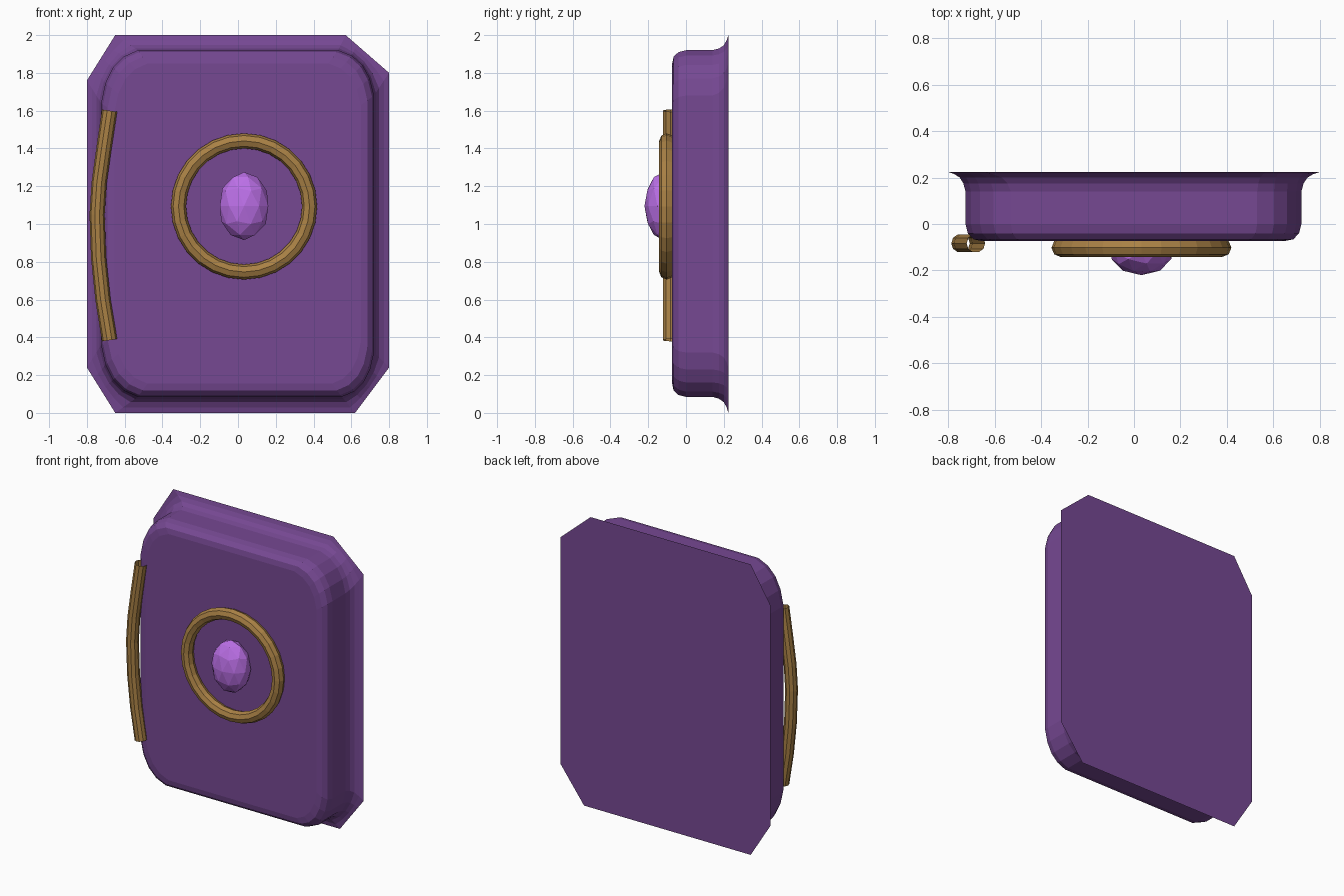
import bpy, bmesh, math
from mathutils import Vector

if "Cube" in bpy.data.objects:
    bpy.data.objects.remove(bpy.data.objects["Cube"])


def material(name, rgb):
    m = bpy.data.materials.new(name)
    m.diffuse_color = (*rgb, 1)
    m.use_nodes = True
    m.node_tree.nodes["Principled BSDF"].inputs["Base Color"].default_value = m.diffuse_color
    return m


purple = material("purple", (0.18, 0.065, 0.29))
gold = material("gold", (0.40, 0.22, 0.06))
violet = material("violet", (0.50, 0.16, 0.80))


def link(name, bm, mat):
    bmesh.ops.recalc_face_normals(bm, faces=bm.faces[:])
    me = bpy.data.meshes.new(name)
    bm.to_mesh(me)
    bm.free()
    me.materials.append(mat)
    ob = bpy.data.objects.new(name, me)
    bpy.context.collection.objects.link(ob)
    return ob


def outline(corners, pull, n=5):
    """Closed outline; pull 0 gives straight chamfers, 1 full rounded corners."""
    pts = []
    for a, c, b in corners:
        a, c, b = Vector(a), Vector(c), Vector(b)
        ctrl = ((a + b) / 2).lerp(c, pull)
        for i in range(n):
            t = i / (n - 1)
            pts.append(a * (1 - t) ** 2 + ctrl * 2 * t * (1 - t) + b * t * t)
    return pts


# Cover body: lofted from an inset front face to a flared, chamfered back edge
back = outline([((-0.8, 1.76), (-0.8, 2), (-0.65, 2)),
                ((0.57, 2), (0.8, 2), (0.8, 1.8)),
                ((0.8, 0.24), (0.8, 0), (0.62, 0)),
                ((-0.65, 0), (-0.8, 0), (-0.8, 0.24))], 0)
body = outline([((-0.725, 1.64), (-0.725, 1.92), (-0.53, 1.92)),
                ((0.53, 1.92), (0.72, 1.92), (0.72, 1.68)),
                ((0.72, 0.32), (0.72, 0.085), (0.55, 0.085)),
                ((-0.53, 0.085), (-0.725, 0.085), (-0.725, 0.36))], 0.7)
bm = bmesh.new()
rings = []
# (depth, inset, blend towards the back outline)
for y, inset, t in [(-0.073, 0.07, 0), (-0.066, 0.035, 0), (-0.04, 0.01, 0),
                    (0.0, 0, 0), (0.14, 0, 0), (0.175, 0, 0.12),
                    (0.2, 0, 0.33), (0.215, 0, 0.65), (0.224, 0, 1)]:
    ring = []
    for p, q in zip(body, back):
        x = p.x * (1 - inset / 0.72)
        z = 1 + (p.y - 1) * (1 - inset / 0.92)
        v = Vector((x, z)).lerp(q, t)
        ring.append(bm.verts.new((v.x, y, v.y)))
    rings.append(ring)
for r, s in zip(rings, rings[1:]):
    for i in range(len(r)):
        j = (i + 1) % len(r)
        bm.faces.new((r[i], r[j], s[j], s[i]))
bm.faces.new(rings[0])
bm.faces.new(rings[-1])
link("cover_body", bm, purple)

# Gold ring around the gem
bpy.ops.mesh.primitive_torus_add(major_segments=28, minor_segments=8,
                                 major_radius=0.347, minor_radius=0.04,
                                 location=(0.032, -0.102, 1.093),
                                 rotation=(math.pi / 2, 0, 0))
ring = bpy.context.object
ring.name = "gold_ring"
ring.data.materials.append(gold)

# Faceted oval gem
bpy.ops.mesh.primitive_ico_sphere_add(subdivisions=2, radius=1,
                                      location=(0.032, -0.12, 1.095))
gem = bpy.context.object
gem.name = "gem"
gem.scale = (0.135, 0.1, 0.18)
gem.data.materials.append(violet)

# Bowed handle: open-ended tube
path = [(-0.68, 1.6), (-0.71, 1.4), (-0.735, 1.22), (-0.746, 1.05),
        (-0.738, 0.82), (-0.715, 0.6), (-0.68, 0.385)]
bm = bmesh.new()
prev = None
for x, z in path:
    slope = -(z - 1.0) * 0.25
    loop = []
    for k in range(10):
        a = 2 * math.pi * k / 10
        c = math.cos(a) * 0.04
        loop.append(bm.verts.new((x + c, -0.083 + math.sin(a) * 0.04,
                                  z + c * slope)))
    if prev:
        for k in range(10):
            j = (k + 1) % 10
            bm.faces.new((prev[k], prev[j], loop[j], loop[k]))
    prev = loop
link("side_handle", bm, gold)
